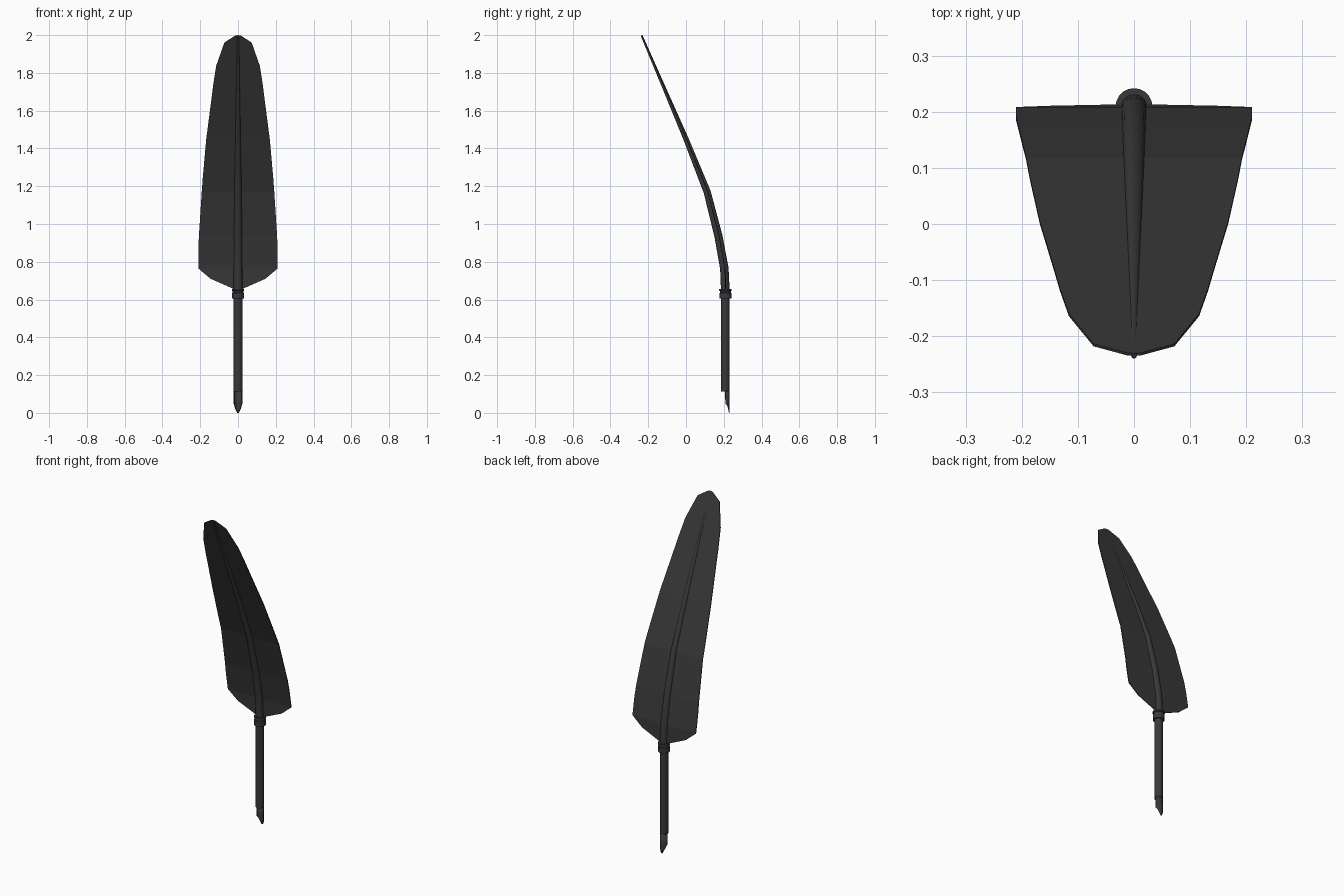
import bpy, math

if "Cube" in bpy.data.objects:
    bpy.data.objects.remove(bpy.data.objects["Cube"])

SEG = 20
CY = 0.208          # shaft axis in y
dark = bpy.data.materials.new("dark")
dark.diffuse_color = (0.04, 0.04, 0.04, 1)
dark.use_nodes = True
dark.node_tree.nodes["Principled BSDF"].inputs["Base Color"].default_value = dark.diffuse_color


def make(name, verts, faces, smooth=True):
    me = bpy.data.meshes.new(name)
    me.from_pydata(verts, [], faces)
    me.materials.append(dark)
    ob = bpy.data.objects.new(name, me)
    bpy.context.collection.objects.link(ob)
    bpy.ops.object.select_all(action='DESELECT')
    ob.select_set(True)
    bpy.context.view_layer.objects.active = ob
    if smooth:
        bpy.ops.object.shade_smooth_by_angle(angle=math.radians(35))
    return ob


def grid_faces(rows, cols):
    return [(r * cols + c, r * cols + c + 1, (r + 1) * cols + c + 1, (r + 1) * cols + c)
            for r in range(rows - 1) for c in range(cols - 1)]


def tube(name, rings):
    """Capped tube through rings of (y, z, radius, tilt)."""
    v, f = [], []
    for y, z, r, t in rings:
        for i in range(SEG):
            a = 2 * math.pi * i / SEG
            d = r * math.sin(a)
            v.append((r * math.cos(a), y + d * math.cos(t), z + d * math.sin(t)))
    for k in range(len(rings) - 1):
        for i in range(SEG):
            j = (i + 1) % SEG
            f.append((k * SEG + i, k * SEG + j, (k + 1) * SEG + j, (k + 1) * SEG + i))
    f.append(tuple(reversed(range(SEG))))
    f.append(tuple(range((len(rings) - 1) * SEG, len(rings) * SEG)))
    return make(name, v, f)


# Curved centre line of the feather: y, z, shaft radius
path = [(CY, 0.112, .023), (CY, 0.65, .023), (.203, .765, .0225), (.172, .935, .0215),
        (.112, 1.17, .019), (0, 1.45, .014), (-.12, 1.73, .009), (-.235, 1.998, .005)]


def path_y(z):
    for (y0, z0, _), (y1, z1, _) in zip(path, path[1:]):
        if z <= z1:
            return y0 + (y1 - y0) * (z - z0) / (z1 - z0)
    return path[-1][0]


# Shaft: rings stay perpendicular to the centre line
rings = []
for i, (y, z, r) in enumerate(path):
    a, b = path[max(i - 1, 0)], path[min(i + 1, len(path) - 1)]
    t = 0 if i < 2 else math.atan2(a[0] - b[0], b[1] - a[1])
    rings.append((y, z, r, t))
tube("shaft", rings)

# Collar with two raised rims
tube("collar", [(CY + .001, z, r, 0) for z, r in
                [(.605, .024), (.605, .032), (.635, .032), (.637, .028),
                 (.645, .028), (.647, .033), (.657, .033), (.657, .024)]])

# Vane: thin sheet on one side, mirrored to the other
outline = [(.655, .02), (.71, .145), (.765, .21), (.87, .21), (.935, .207), (1.17, .192),
           (1.25, .186), (1.45, .168), (1.65, .142), (1.73, .132), (1.835, .116),
           (1.96, .072), (1.998, .012)]
verts = []
for z, w in outline:
    verts += [(0, path_y(z) + .003, z), (w, path_y(z) + .003, z)]
vane = make("vane", verts, grid_faces(len(outline), 2), smooth=False)
mir = vane.modifiers.new("mirror", 'MIRROR')
mir.use_axis = (True, False, False)
sol = vane.modifiers.new("thickness", 'SOLIDIFY')
sol.thickness, sol.offset = .005, 0

# Nib: half shell at the back, cut down to a point
N = 12
cuts = [(.118, 90), (.05, 88), (.038, 60), (.022, 40), (0, 12)]
verts = []
for z, span in cuts:
    for i in range(N + 1):
        a = math.radians(span * (2 * i / N - 1))
        verts.append((.023 * math.sin(a), CY + .023 * math.cos(a), z))
nib = make("nib", verts, grid_faces(len(cuts), N + 1))
sol = nib.modifiers.new("thickness", 'SOLIDIFY')
sol.thickness, sol.offset = .004, (1 if nib.data.polygons[N // 2].normal.y < 0 else -1)
